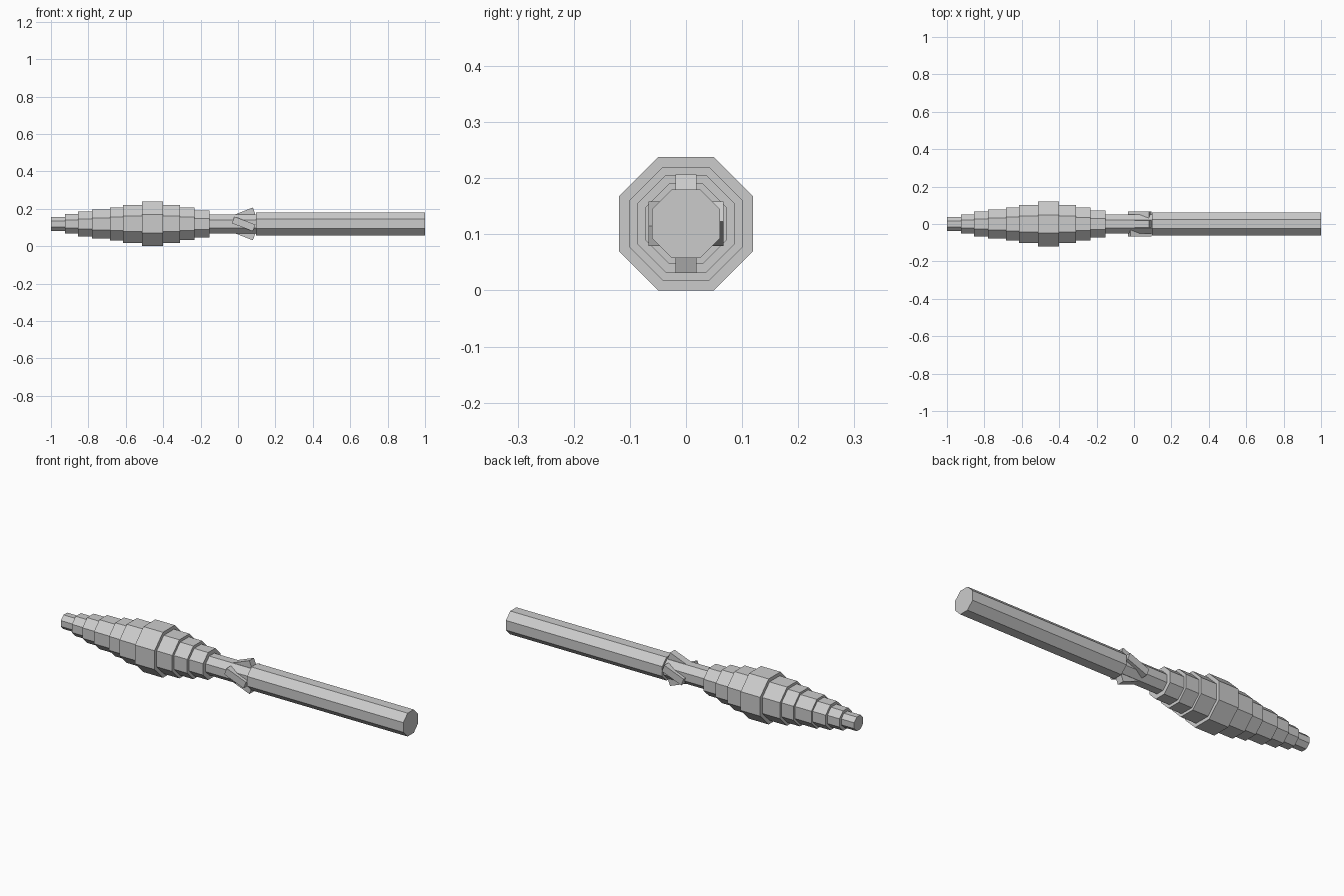
import bpy
import bmesh
from math import cos, sin, pi
from mathutils import Matrix

cube = bpy.data.objects.get("Cube")
if cube:
    bpy.data.objects.remove(cube, do_unlink=True)

AXIS_Z = 0.119   # height of the long axis
SIDES = 8

grey = bpy.data.materials.new("plain_grey")
grey.use_nodes = True
grey.diffuse_color = (0.6, 0.6, 0.6, 1)
grey.node_tree.nodes["Principled BSDF"].inputs["Base Color"].default_value = (0.6, 0.6, 0.6, 1)


def finish(name, bm):
    """Turn a bmesh into a flat-shaded grey object."""
    bmesh.ops.recalc_face_normals(bm, faces=bm.faces)
    mesh = bpy.data.meshes.new(name)
    bm.to_mesh(mesh)
    bm.free()
    mesh.materials.append(grey)
    obj = bpy.data.objects.new(name, mesh)
    obj.location.z = AXIS_Z
    bpy.context.collection.objects.link(obj)
    return obj


def lathe(name, profile):
    """Octagonal solid along x from (x, flat-to-centre distance) points."""
    bm = bmesh.new()
    rings = []
    for x, r in profile:
        c = r / cos(pi / SIDES)
        angles = [(i + 0.5) * 2 * pi / SIDES for i in range(SIDES)]
        rings.append([bm.verts.new((x, c * cos(a), c * sin(a))) for a in angles])
    for a, b in zip(rings, rings[1:]):
        for i in range(SIDES):
            j = (i + 1) % SIDES
            bm.faces.new((a[i], a[j], b[j], b[i]))
    bm.faces.new(rings[0])
    bm.faces.new(rings[-1])
    return finish(name, bm)


# Stepped head, running into the narrow neck
edges = [-1, -0.925, -0.855, -0.78, -0.685, -0.615, -0.513, -0.4, -0.31, -0.233, -0.152, 0.1]
radii = [0.037, 0.052, 0.066, 0.077, 0.088, 0.101, 0.119, 0.101, 0.087, 0.072, 0.05]
profile = []
for start, end, r in zip(edges, edges[1:], radii):
    profile += [(start, r), (end, r)]
lathe("stepped_head_and_neck", profile)

# Long grip
lathe("grip", [(0.095, 0.061), (1, 0.061)])

# Four tilted prongs around the end of the neck
prongs = {
    "top_prong": (0, 1, 1),
    "bottom_prong": (0, -1, -1),
    "front_prong": (-1, 0, -1),
    "back_prong": (1, 0, 1),
}
for name, (y, z, tilt) in prongs.items():
    bm = bmesh.new()
    place = (Matrix.Translation((0.03, y * 0.048, z * 0.048))
             @ Matrix.Rotation(-0.37 * tilt, 4, 'Y')
             @ Matrix.Diagonal((0.12, 0.038, 0.038, 1)))
    bmesh.ops.create_cube(bm, size=1, matrix=place)
    finish(name, bm)
